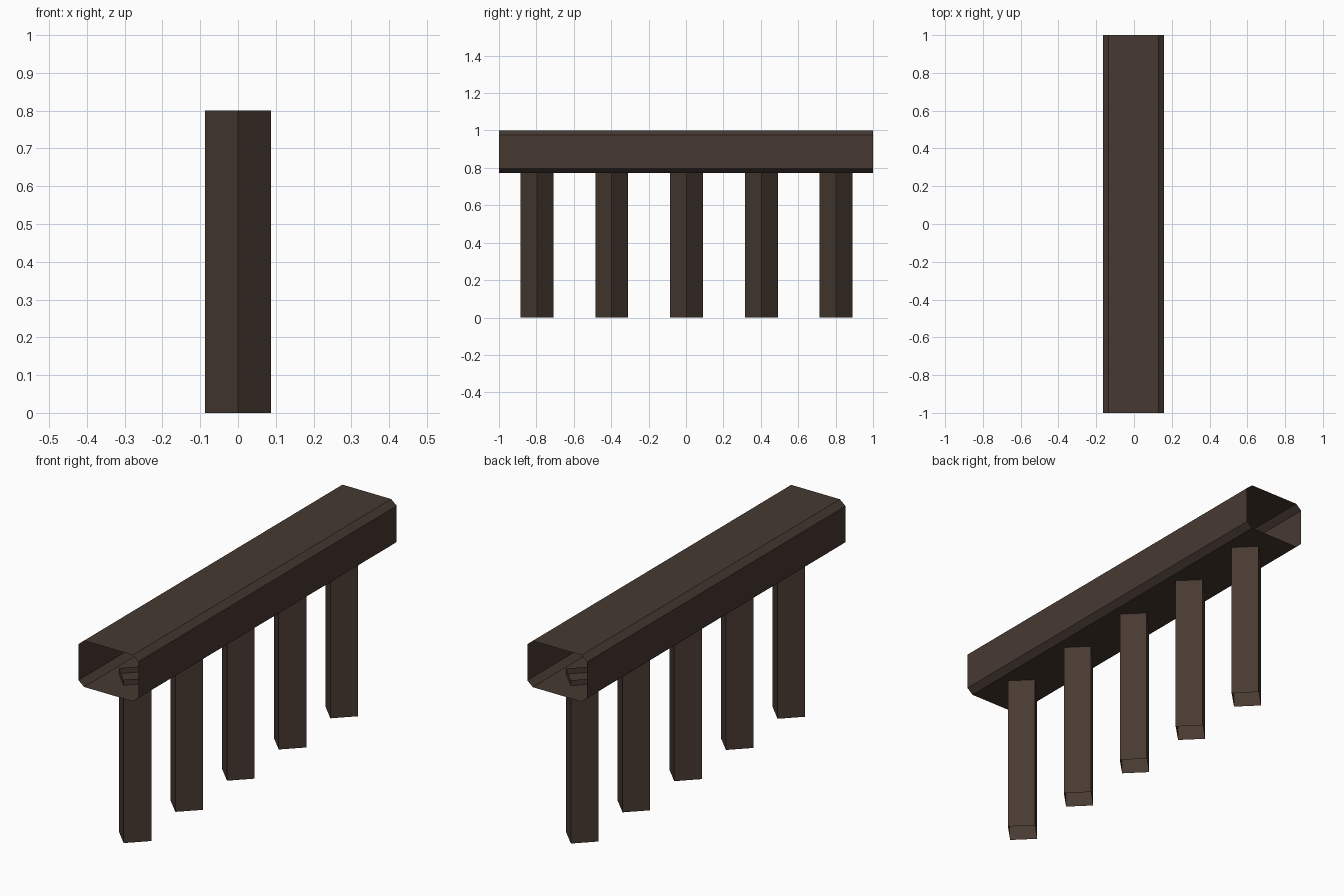
import bpy
import math

if "Cube" in bpy.data.objects:
    bpy.data.objects.remove(bpy.data.objects["Cube"])

wood = bpy.data.materials.new("dark_brown_wood")
wood.diffuse_color = (0.063, 0.041, 0.031, 1)
wood.use_nodes = True
wood.node_tree.nodes["Principled BSDF"].inputs["Base Color"].default_value = wood.diffuse_color


def open_tube(name, start, end):
    """Join two matching rings of points with outward side faces, ends left open."""
    n = len(start)
    faces = [(i, (i + 1) % n, n + (i + 1) % n, n + i) for i in range(n)]
    mesh = bpy.data.meshes.new(name)
    mesh.from_pydata(start + end, [], faces)
    mesh.materials.append(wood)
    obj = bpy.data.objects.new(name, mesh)
    bpy.context.collection.objects.link(obj)
    return obj


# Top rail: hollow chamfered box profile, open at both ends
W, B, Z0, Z1, CX = 0.162, 0.03, 0.773, 1.0, -0.002
C = 0.025
profile = [(W - B, Z0), (W, Z0 + C), (W, Z1 - C), (W - B, Z1),
           (B - W, Z1), (-W, Z1 - C), (-W, Z0 + C), (B - W, Z0)]
open_tube("top_rail",
          [(x + CX, -1, z) for x, z in profile],
          [(x + CX, 1, z) for x, z in profile])

# Five square posts turned 45 degrees, open at top and bottom
R = 0.088
for k in range(5):
    cy = 0.003 + 0.4 * (k - 2)
    ring = [(R * math.cos(i * math.pi / 2), cy + R * math.sin(i * math.pi / 2))
            for i in range(4)]
    open_tube(f"post_{k + 1}",
              [(x, y, 0) for x, y in ring],
              [(x, y, 0.8) for x, y in ring])
